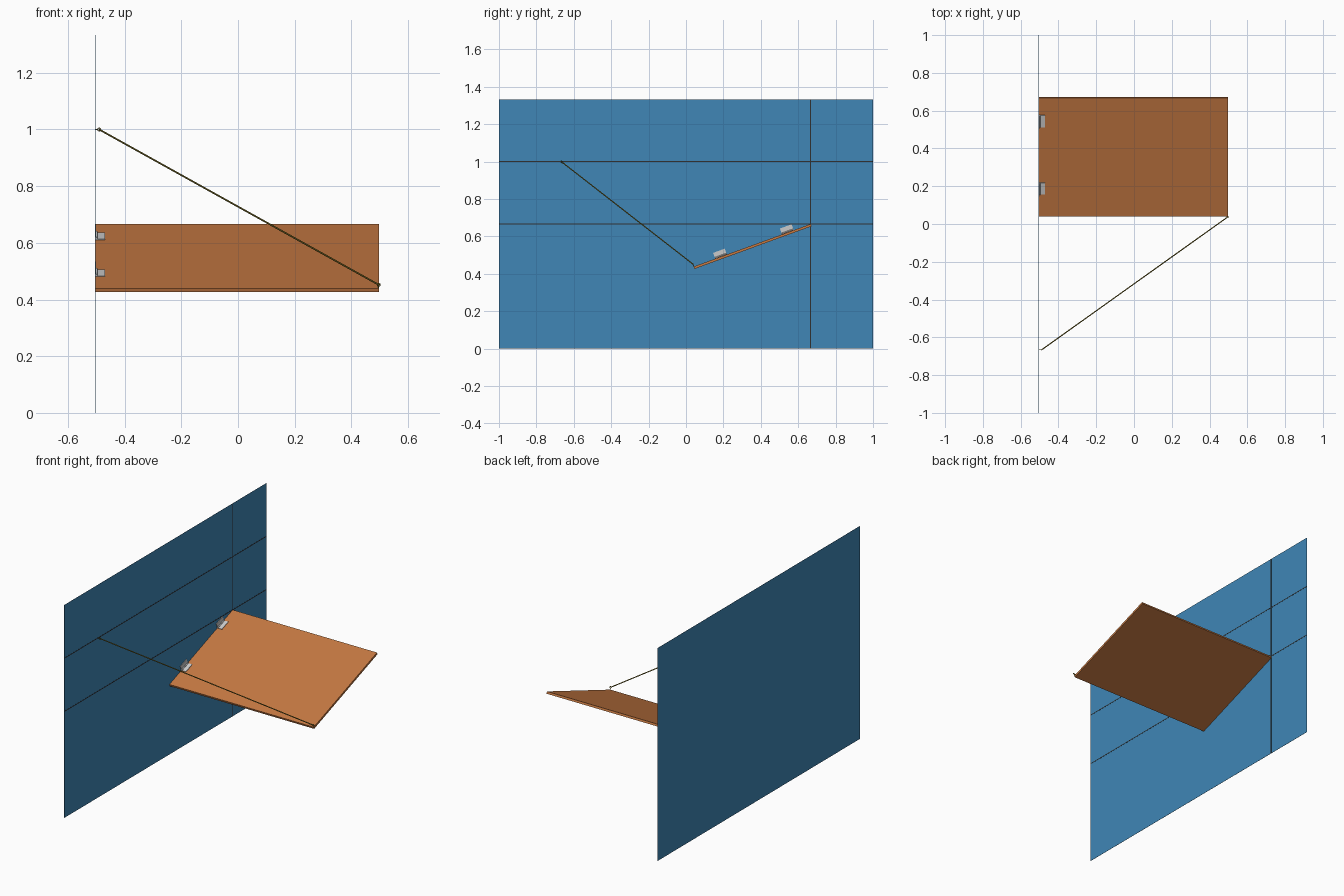
import bpy
from math import radians
from mathutils import Matrix, Vector

if "Cube" in bpy.data.objects:
    bpy.data.objects.remove(bpy.data.objects["Cube"])

X0, X1 = -0.5033, 0.4967          # wall face and free end of the board
THIRD = 2 / 3
# Tilted frame hinged along the wall: y runs up the slope, z is the board normal
TILT = Matrix.Translation((0, THIRD, THIRD)) @ Matrix.Rotation(radians(20), 4, 'X')
IDENT = Matrix.Identity(4)


def material(name, color):
    m = bpy.data.materials.new(name)
    m.diffuse_color = (*color, 1)
    m.use_nodes = True
    m.node_tree.nodes["Principled BSDF"].inputs["Base Color"].default_value = m.diffuse_color
    return m


BLUE = material("wall_blue", (0.05, 0.24, 0.47))
DARK = material("line_dark", (0.03, 0.03, 0.03))
WOOD = material("wood", (0.56, 0.19, 0.055))
GREY = material("steel", (0.55, 0.55, 0.55))
ROPE = material("rope_olive", (0.22, 0.17, 0.02))


def finish(name, mat, matrix):
    ob = bpy.context.object
    ob.name = name
    ob.data.materials.append(mat)
    ob.matrix_world = matrix
    return ob


def box(name, lo, hi, mat, frame=IDENT):
    lo, hi = Vector(lo), Vector(hi)
    bpy.ops.mesh.primitive_cube_add(size=1)
    return finish(name, mat, frame @ Matrix.Translation((lo + hi) / 2)
                  @ Matrix.Diagonal((*(hi - lo), 1)))


def rod(name, a, b, r, mat, frame=IDENT):
    a, b = frame @ Vector(a), frame @ Vector(b)
    bpy.ops.mesh.primitive_cylinder_add(vertices=16, radius=r, depth=(b - a).length)
    ob = finish(name, mat, Matrix.Translation((a + b) / 2)
                @ (b - a).to_track_quat('Z', 'Y').to_matrix().to_4x4())
    bpy.ops.object.shade_smooth_by_angle()
    return ob


def ring(name, center, mat, frame=IDENT):
    bpy.ops.mesh.primitive_torus_add(major_radius=0.005, minor_radius=0.0017,
                                     major_segments=20, minor_segments=8)
    finish(name, mat, frame @ Matrix.Translation(center) @ Matrix.Rotation(radians(90), 4, 'X'))
    bpy.ops.object.shade_smooth_by_angle()


# Wall with thin marking lines on its front face
box("wall", (X0 - 0.001, -1, 0), (X0, 1, 4 / 3), BLUE)
for i, z in enumerate((THIRD, 1)):
    box(f"wall_line_level_{i + 1}", (X0, -1, z - 0.0025), (X0 + 0.0008, 1, z + 0.0025), DARK)
box("wall_line_upright", (X0, THIRD - 0.0025, 0), (X0 + 0.0008, THIRD + 0.0025, 4 / 3), DARK)

# Sloping board
box("board", (X0, -THIRD, -0.0133), (X1, 0, 0), WOOD, TILT)

# Two angle hinges between the wall and the board top
for i, s in enumerate((0.13, 0.51)):
    a, b = -s - 0.0333, -s + 0.0333
    box(f"hinge_{i + 1}_board_leaf", (X0, a, 0), (X0 + 0.0333, b, 0.003), GREY, TILT)
    box(f"hinge_{i + 1}_wall_leaf", (X0, a, 0), (X0 + 0.003, b, 0.0333), GREY, TILT)
    rod(f"hinge_{i + 1}_knuckle", (X0 + 0.004, a, 0.004), (X0 + 0.004, b, 0.004), 0.004, GREY, TILT)

# Eyelets on the wall and at the board corner
wall_eye = Vector((X0 + 0.0133, -THIRD, 1))
rod("wall_eye_stem", (X0, -THIRD, 1), (X0 + 0.009, -THIRD, 1), 0.0017, ROPE)
ring("wall_eye_ring", wall_eye, ROPE)
corner = Vector((X1, -THIRD + 0.002, 0.0133))
rod("board_eye_stem", (X1 - 0.001, -THIRD + 0.002, 0), corner - Vector((0, 0, 0.004)), 0.0017, ROPE, TILT)
ring("board_eye_ring", corner, ROPE, TILT)

# Stay rope between the eyelets
rod("stay_rope", wall_eye, TILT @ corner, 0.003, ROPE)
